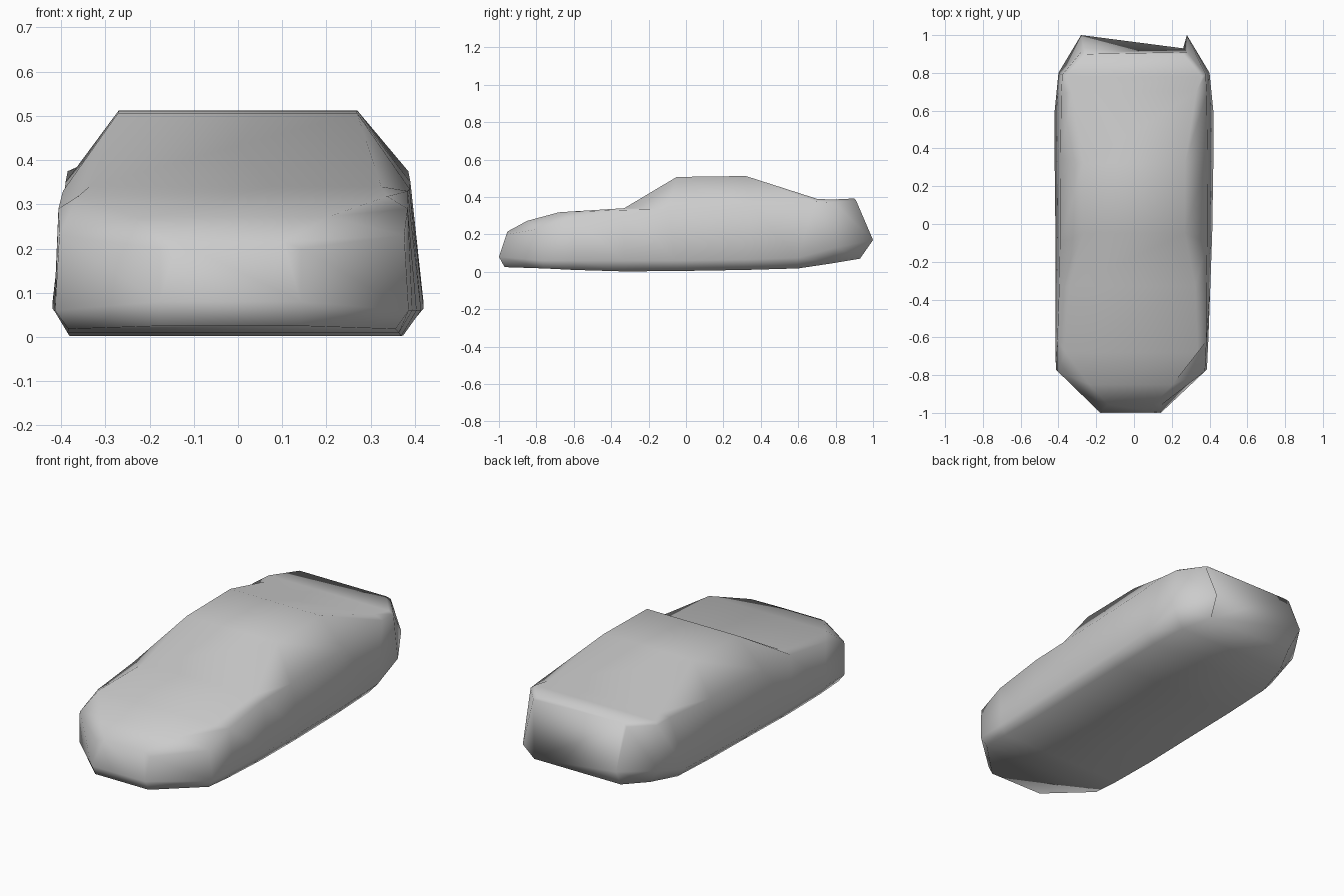
import bpy
import bmesh

cube = bpy.data.objects.get("Cube")
if cube:
    bpy.data.objects.remove(cube)

# Paint
paint = bpy.data.materials.new("body_grey")
paint.use_nodes = True
grey = (0.6, 0.6, 0.6, 1)
paint.diffuse_color = grey
paint.node_tree.nodes["Principled BSDF"].inputs["Base Color"].default_value = grey

# Lengthwise rails of the body, nose to tail: (y, half width, z)
floor_rail = [(-.97, .16, .025), (-.76, .37, .018), (-.6, .375, .01), (-.33, .375, .002), (-.05, .375, .004),
              (.32, .375, .01), (.6, .37, .018), (.78, .33, .045), (.93, .26, .07)]
sill_rail = [(-1, .16, .08), (-.77, .4, .06), (-.6, .405, .06), (-.33, .41, .06), (-.05, .415, .06),
             (.32, .42, .065), (.6, .42, .075), (.8, .4, .13), (1, .28, .17)]
belt_rail = [(-.96, .16, .2), (-.78, .39, .23), (-.62, .395, .29), (-.33, .39, .33), (-.1, .39, .335),
             (.35, .39, .35), (.69, .385, .375), (.79, .38, .37), (.91, .28, .38)]
roof_rail = [(-.955, .12, .215), (-.85, .22, .272), (-.68, .35, .318), (-.33, .33, .34), (-.05, .27, .507),
             (.32, .27, .512), (.7, .33, .39), (.78, .36, .386), (.9, .26, .392)]

# Closed rings across the body, skinned from nose to tail
bm = bmesh.new()
rings = []
for station in zip(floor_rail, sill_rail, belt_rail, roof_rail):
    right = [(-w, y, z) for y, w, z in station]
    left = [(w, y, z) for y, w, z in reversed(station)]
    # the nose sits slightly off centre
    rings.append([bm.verts.new((x + .018 * min(y, 0), y, z)) for x, y, z in right + left])

for a, b in zip(rings, rings[1:]):
    for i in range(len(a)):
        j = (i + 1) % len(a)
        bm.faces.new((a[i], a[j], b[j], b[i]))
bm.faces.new(rings[0])
bm.faces.new(rings[-1])
bmesh.ops.recalc_face_normals(bm, faces=bm.faces)
for face in bm.faces:
    face.smooth = True

mesh = bpy.data.meshes.new("car_body")
bm.to_mesh(mesh)
bm.free()
mesh.materials.append(paint)
body = bpy.data.objects.new("car_body", mesh)
bpy.context.collection.objects.link(body)
